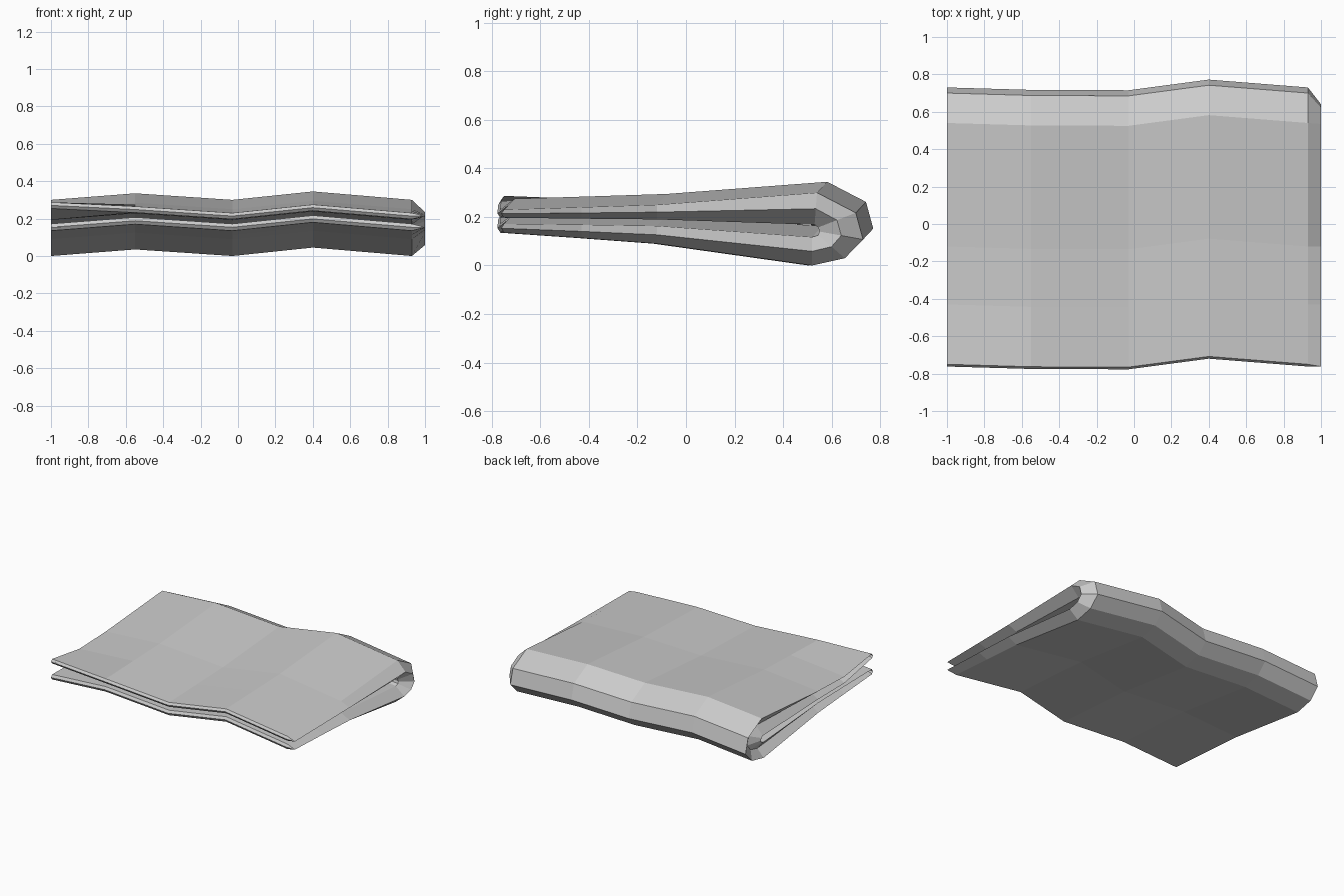
import bpy, bmesh

if "Cube" in bpy.data.objects:
    bpy.data.objects.remove(bpy.data.objects["Cube"])

# Folded cloth cross-section (y, z): upper front edge, round the fold, lower front edge
OUTER = [(-.75, .23), (-.43, .24), (-.12, .25), (.54, .30), (.70, .217),
         (.73, .107), (.655, .03), (.52, 0), (-.12, .09), (-.43, .113), (-.75, .135)]
INNER = [(-.75, .197), (-.43, .193), (-.12, .19), (.53, .168), (.545, .157),
         (.55, .14), (.545, .125), (.52, .117), (-.12, .163), (-.43, .168), (-.75, .172)]
MID = [((a[0] + b[0]) / 2, (a[1] + b[1]) / 2) for a, b in zip(OUTER, INNER)]
MID[0] = (-.762, MID[0][1])
MID[-1] = (-.762, MID[-1][1])
N = len(OUTER)

# Waves along the cloth: x, y shift, z shift, front corner lift
STATIONS = [(-1, 0, 0, .057), (-.55, -.013, .035, 0), (-.03, -.015, 0, 0),
            (.40, .042, .045, 0), (.93, 0, 0, 0)]

bm = bmesh.new()


def row(points, station, x=None):
    sx, dy, dz, lift = station
    return [bm.verts.new((sx if x is None else x, y + dy, z + dz + (lift if i == 0 else 0)))
            for i, (y, z) in enumerate(points)]


def bridge(a, b, closed=False):
    n = len(a)
    for i in range(n if closed else n - 1):
        j = (i + 1) % n
        bm.faces.new((a[i], a[j], b[j], b[i]))


# Skin of the folded sheet, with pointed front edges
loops = []
for s in STATIONS:
    o, n = row(OUTER, s), row(INNER, s)
    tips = row([MID[0], MID[-1]], s)
    tips[0].co.z += s[3]
    tips[1].co.z += 0
    tips[0].co.z -= s[3] if s[3] else 0
    tips[0].co.z = (o[0].co.z + n[0].co.z) / 2
    loops.append((o, n, tips))
rings = [o + [t[1]] + n[::-1] + [t[0]] for o, n, t in loops]
for a, b in zip(rings, rings[1:]):
    bridge(a, b, True)

# Ends: ridge on the right, matching groove on the left
for k, x in ((0, -.95), (-1, 1)):
    o, n, t = loops[k]
    mid = row(MID, STATIONS[k], x)
    bridge(o, mid)
    bridge(mid, n)
    bm.faces.new((o[0], mid[0], t[0]))
    bm.faces.new((mid[0], n[0], t[0]))
    bm.faces.new((o[-1], mid[-1], t[1]))
    bm.faces.new((mid[-1], n[-1], t[1]))

bmesh.ops.recalc_face_normals(bm, faces=bm.faces[:])
mesh = bpy.data.meshes.new("folded_cloth")
bm.to_mesh(mesh)
bm.free()
cloth = bpy.data.objects.new("folded_cloth", mesh)
bpy.context.collection.objects.link(cloth)
